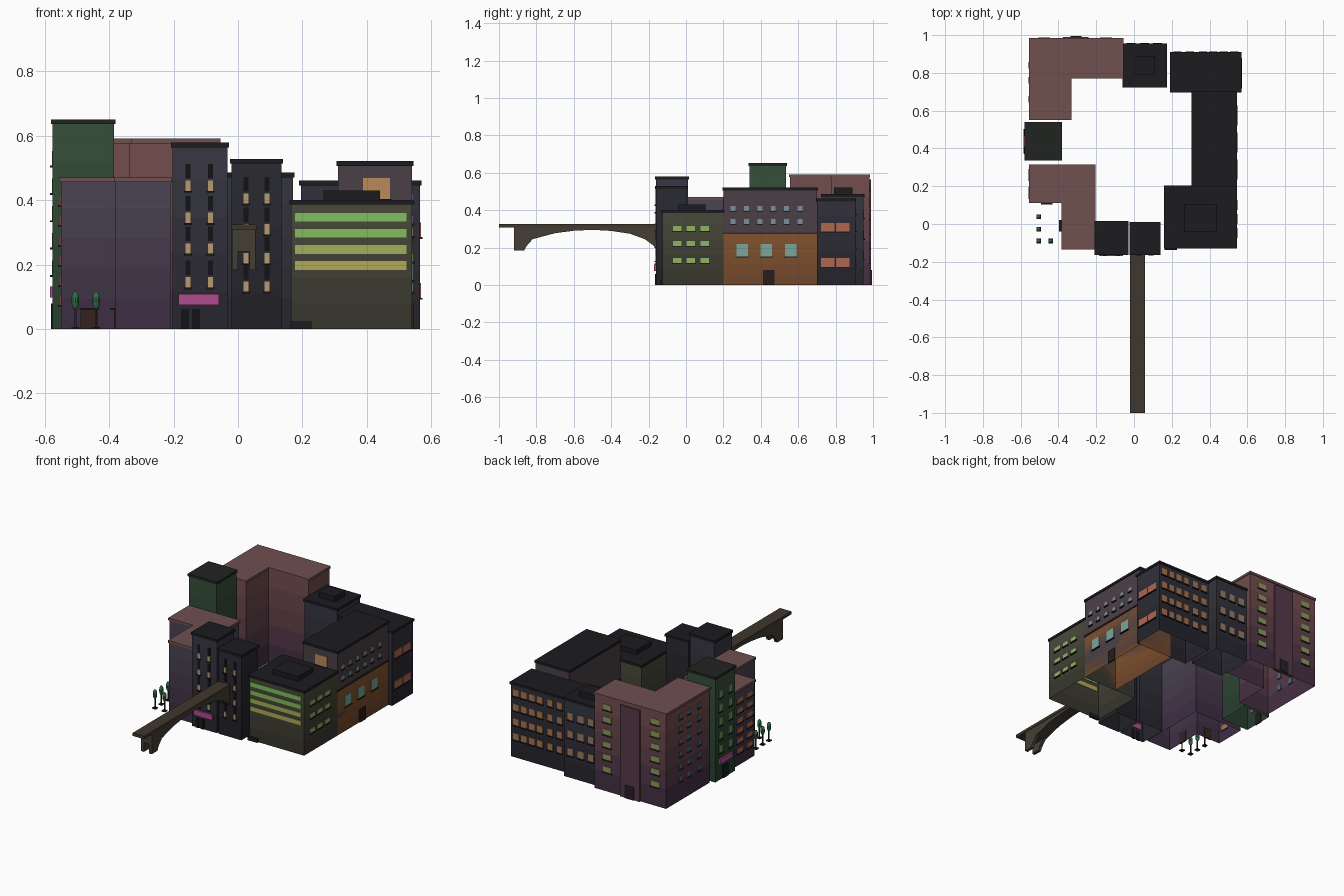
import bpy, bmesh, math
from mathutils import Vector

if "Cube" in bpy.data.objects:
    bpy.data.objects.remove(bpy.data.objects["Cube"])


def rgb(h):
    c = [int(h[i:i + 2], 16) / 255 for i in (0, 2, 4)]
    return [v / 12.92 if v < .04 else ((v + .055) / 1.055) ** 2.4 for v in c]


def mat(c):
    c = rgb(c) if isinstance(c, str) else c
    name = "paint_" + "_".join("%.3f" % v for v in c)
    m = bpy.data.materials.get(name) or bpy.data.materials.new(name)
    m.diffuse_color = (*c, 1)
    m.use_nodes = True
    m.node_tree.nodes["Principled BSDF"].inputs["Base Color"].default_value = m.diffuse_color
    return m


def finish(name, bm, mats):
    bmesh.ops.recalc_face_normals(bm, faces=bm.faces[:])
    me = bpy.data.meshes.new(name)
    bm.to_mesh(me)
    bm.free()
    for m in mats:
        me.materials.append(m)
    ob = bpy.data.objects.new(name, me)
    bpy.context.collection.objects.link(ob)
    return ob


def boxes(name, items, color):
    """Each item is (x0, x1, y0, y1, z0, z1)."""
    bm = bmesh.new()
    for b in items:
        vs = bmesh.ops.create_cube(bm, size=1)["verts"]
        for v in vs:
            v.co = Vector([b[2 * i + (v.co[i] > 0)] for i in range(3)])
    return finish(name, bm, [mat(color)])


def offset(pts, d):
    """Grow a counter-clockwise, axis-aligned outline by d."""
    out = []
    for i, p in enumerate(pts):
        a, b, c = Vector(pts[i - 1]), Vector(p), Vector(pts[(i + 1) % len(pts)])
        e, f = (b - a).normalized(), (c - b).normalized()
        out.append((b.x + d * (e.y + f.y), b.y - d * (e.x + f.x)))
    return out


def rect(x0, x1, y0, y1):
    return [(x0, y0), (x1, y0), (x1, y1), (x0, y1)]


def building(name, pts, h, low, high, roof, bands=5, cap=.014):
    # Open-bottomed walls, shaded from low to high colour
    bm = bmesh.new()
    rings = [[bm.verts.new((x, y, h * k / bands)) for x, y in pts] for k in range(bands + 1)]
    lo, hi, n = rgb(low), rgb(high), len(pts)
    mats = [mat([a + (b - a) * (k + .5) / bands for a, b in zip(lo, hi)]) for k in range(bands)]
    for k in range(bands):
        for i in range(n):
            j = (i + 1) % n
            bm.faces.new((rings[k][i], rings[k][j], rings[k + 1][j], rings[k + 1][i])).material_index = k
    bm.faces.new(rings[-1]).material_index = bands - 1
    finish(name + "_walls", bm, mats)
    # Overhanging roof slab
    bm = bmesh.new()
    f = bm.faces.new([bm.verts.new((x, y, h - cap)) for x, y in offset(pts, .005)])
    r = bmesh.ops.extrude_face_region(bm, geom=[f])
    for v in r["geom"]:
        if isinstance(v, bmesh.types.BMVert):
            v.co.z = h + .001
    finish(name + "_roof", bm, [mat(roof)])


def panel(side, plane, u, z, w, h, t=.005):
    """Box standing t proud of a wall, centred on u along it and on z."""
    s = 1 if side in ("right", "back") else -1
    a, b = sorted((plane - s * .003, plane + s * t))
    flat = (u - w / 2, u + w / 2)
    xy = (a, b) + flat if side in ("right", "left") else flat + (a, b)
    return xy + (z - h / 2, z + h / 2)


def windows(name, side, plane, us, zs, w, h, color, sill="1c1b1f"):
    spots = [(u, z) for u in us for z in zs]
    boxes(name + "_panes", [panel(side, plane, u, z, w, h, .003) for u, z in spots], color)
    boxes(name + "_sills", [panel(side, plane, u, z - h / 2 - .003, w + .008, .006, .008)
                            for u, z in spots], sill)


DARK, PINK = "1c1b1f", "70504f"

# Building shells
building("back_left_block", [(-.55, .555), (-.335, .555), (-.335, .775), (-.06, .775),
                             (-.06, .98), (-.55, .98)], .59, "3c2a42", "78504f", PINK)
building("green_tower", rect(-.575, -.385, .34, .535), .65, "263c2c", "37503a", "20241f")
building("front_left_block", [(-.38, -.13), (-.21, -.13), (-.21, .31), (-.55, .31),
                              (-.55, .115), (-.38, .115)], .47, "3b2a42", "4b4653", PINK)
building("left_dark_tower", rect(-.203, -.033, -.16, .01), .578, "25242b", "393845", DARK)
building("middle_dark_tower", rect(-.02, .135, -.16, .005), .527, "1f1f24", "2b2b33", DARK)
building("front_right_block", rect(.165, .54, -.125, .2), .4, "35332b", "4b4b3c", DARK)
building("orange_hall_lower", rect(.31, .54, .2, .7), .28, "70452a", "85552f", "30282a", cap=.008)
building("orange_hall_upper", rect(.31, .54, .2, .7), .52, "4a4046", "4a4046", DARK, bands=1)
building("back_right_block", rect(.195, .565, .7, .905), .46, "232229", "33323c", DARK)
building("back_middle_tower", rect(-.055, .17, .727, .95), .485, "25242c", "363642", DARK)

# Rooftop plant boxes
boxes("roof_boxes", [(.265, .44, -.04, .105, .39, .43), (0, .11, .79, .89, .48, .52)], DARK)

# Front left tower: tall dark slots with lit lower panes, sign and doors
for nm, us, zs in (("left_tower", (-.155, -.085), (.445, .345, .25, .145)),
                   ("middle_tower", (.025, .09), (.405, .31, .22, .132))):
    boxes(nm + "_slots", [panel("front", -.16, u, z + .045, .016, .045, .003)
                          for u in us for z in zs], "121216")
    windows(nm, "front", -.16, us, zs, .016, .032, "b89a70")
boxes("pink_sign", [panel("front", -.16, -.122, .092, .125, .034, .01)], "b04c90")
boxes("tower_doors", [panel("front", -.16, u, .03, .022, .06) for u in (-.165, -.13)], "141418")

# Front right block: glazed bands on the front, small panes on the side
for i, z in enumerate((.347, .297, .247, .197)):
    boxes("window_band_%d" % i, [panel("front", -.125, .35, z, .345, .027, .004)],
          ("7fc060", "85bd5d", "a0b058", "b0aa58")[i])
boxes("front_plinth", [panel("front", -.125, .195, .012, .065, .024, .012)], DARK)
windows("side_green", "right", .54, (-.047, .026, .1), (.302, .222, .13), .046, .026, "8fb564")

# Orange hall: two small rows, three big panes, door and lit gable window
windows("hall_small", "right", .54, [.252 + .0715 * i for i in range(6)], (.408, .34), .026, .026, "7f8f9c")
windows("hall_large", "right", .54, (.3, .43, .56), (.185,), .062, .066, "7aa59a")
boxes("hall_door", [panel("right", .54, .443, .04, .06, .08)], "251d1c")
windows("hall_front", "front", .2, (.43,), (.436,), .084, .066, "b98a5a")

# Back right block
windows("corner_side", "right", .565, (.757, .838), (.308, .12), .072, .046, "b06650")
windows("corner_back", "back", .905, (.23, .295, .365, .42, .475, .53), (.4, .31, .22, .13),
        .036, .042, "a8714c")
windows("corner_inner_tower", "back", .95, (.125, .055, -.015), (.38, .27, .16), .04, .045, "9a7a62")

# Back left block: projecting entrance bay, side windows
boxes("entrance_bay", [(-.375, -.24, .97, .99, 0, .565)], "553a48")
boxes("entrance_bay_door", [panel("back", .99, -.307, .04, .06, .08)], "2a1f22")
rows = [.135 + .077 * i for i in range(6)]
windows("block_back", "back", .98, (-.148, -.475), rows, .055, .034, "8a9a58", "3a2834")
windows("block_left", "left", -.55, (.84, .76, .66), rows, .026, .03, "45707a", "2c2030")

# Green tower street side
windows("green_tower", "left", -.575, (.485, .39), [.19 + .085 * i for i in range(5)], .03, .045, "6f9a58")
boxes("green_tower_sign", [panel("left", -.575, .437, .115, .13, .034, .009)], "b04c90")
boxes("green_tower_door", [panel("left", -.575, .437, .04, .05, .08)], "15201a")

# Front left block: side windows, doors with canopies
windows("front_left_side", "left", -.55, (.26, .165), [.09 + .062 * i for i in range(6)],
        .055, .03, "b06c50", "2c2030")
boxes("yard_doors", [panel("front", .115, -.4625, .03, .052, .06),
                     panel("left", -.38, -.01, .03, .052, .06)], "33231f")
boxes("yard_door_canopies", [panel("front", .115, -.4625, .063, .06, .006, .012),
                             panel("left", -.38, -.01, .063, .06, .006, .018)], DARK)

# Bridge: deck, two arched side ribs and a shallower core between them
boxes("bridge_deck", [(-.022, .057, -1, -.155, .307, .325)], "40372e")
arch = [(-.92, .183), (-.865, .183), (-.855, .205), (-.82, .245), (-.7, .277), (-.6, .29),
        (-.5, .295), (-.4, .289), (-.3, .274), (-.22, .245), (-.18, .215), (-.158, .195)]
for nm, x0, x1, low in (("bridge_rib_left", -.019, 0, 0), ("bridge_core", 0, .035, .24),
                        ("bridge_rib_right", .035, .054, 0)):
    bm = bmesh.new()
    prof = [(y, max(z, low)) for y, z in arch] + [(-.158, .31), (-.92, .31)]
    f = bm.faces.new([bm.verts.new((x0, y, z)) for y, z in prof])
    r = bmesh.ops.extrude_face_region(bm, geom=[f])
    bmesh.ops.translate(bm, vec=(x1 - x0, 0, 0),
                        verts=[v for v in r["geom"] if isinstance(v, bmesh.types.BMVert)])
    finish(nm, bm, [mat("443f35")])

# Street trees: planter, trunk and egg-shaped crown
for i, (x, y) in enumerate(((-.505, .038), (-.505, -.028), (-.505, -.09), (-.44, -.09))):
    boxes("tree_base_%d" % i, [(x - .012, x + .012, y - .012, y + .012, 0, .006)], DARK)
    boxes("tree_trunk_%d" % i, [(x - .003, x + .003, y - .003, y + .003, 0, .07)], "2e2420")
    bpy.ops.mesh.primitive_uv_sphere_add(segments=10, ring_count=7, radius=1, location=(x, y, .089))
    crown = bpy.context.object
    crown.name = "tree_crown_%d" % i
    crown.scale = (.013, .013, .029)
    crown.data.materials.append(mat("2f6b45"))
    bpy.ops.object.shade_smooth_by_angle()
